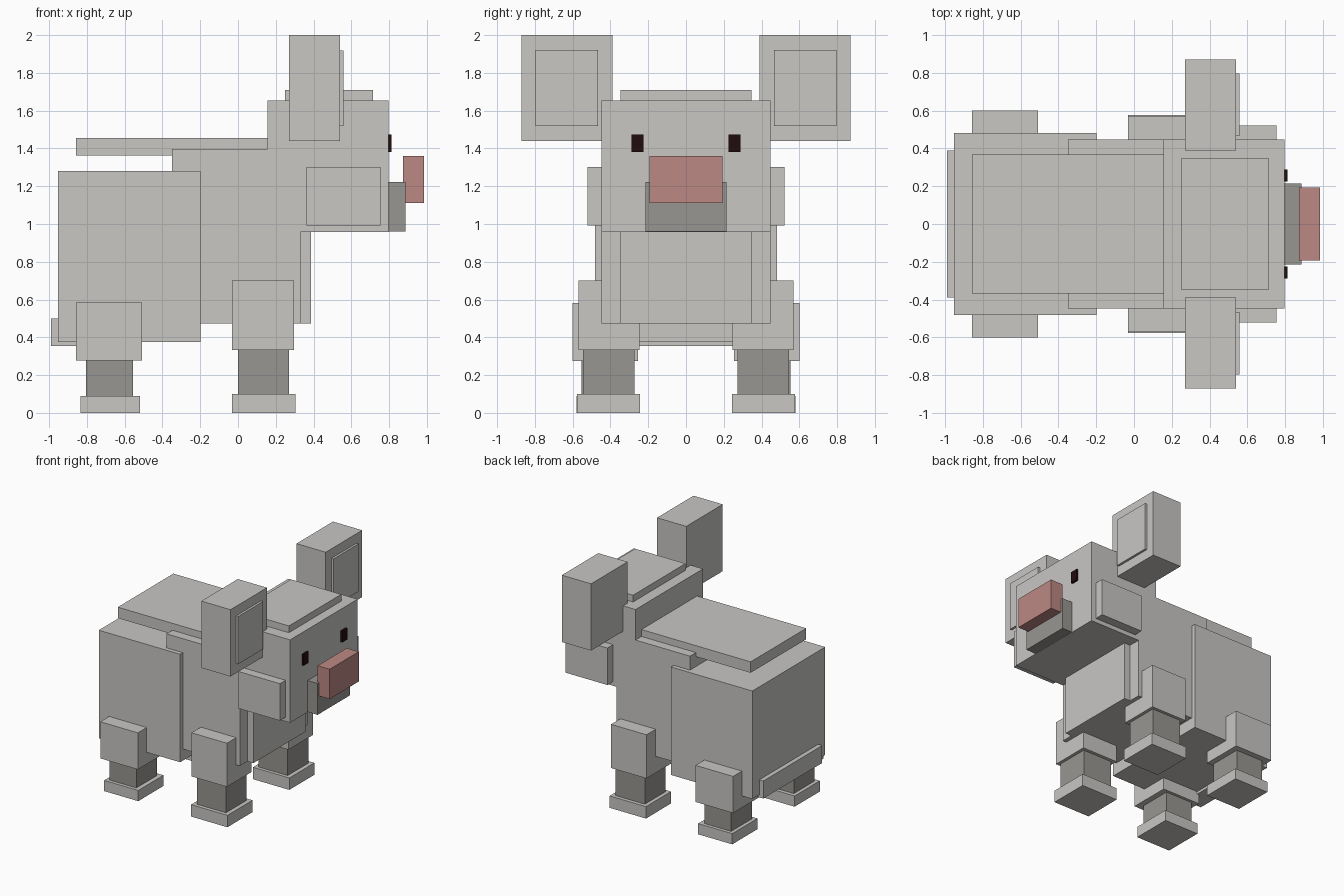
import bpy
import bmesh

if "Cube" in bpy.data.objects:
    bpy.data.objects.remove(bpy.data.objects["Cube"])


def material(name, rgb):
    m = bpy.data.materials.new(name)
    m.diffuse_color = (*rgb, 1.0)
    m.use_nodes = True
    m.node_tree.nodes["Principled BSDF"].inputs["Base Color"].default_value = m.diffuse_color
    return m


WOOL = material("pale_grey", (0.58, 0.57, 0.55))
SKIN = material("dark_grey", (0.315, 0.305, 0.285))
PINK = material("nose_pink", (0.50, 0.246, 0.227))
BLACK = material("eye_black", (0.0144, 0.0037, 0.0044))


def box(name, x, y, z, mat):
    """Axis-aligned box from (min, max) ranges."""
    bm = bmesh.new()
    bmesh.ops.create_cube(bm, size=1.0)
    for v in bm.verts:
        for i, (lo, hi) in enumerate((x, y, z)):
            v.co[i] = hi if v.co[i] > 0 else lo
    mesh = bpy.data.meshes.new(name)
    bm.to_mesh(mesh)
    bm.free()
    mesh.materials.append(mat)
    ob = bpy.data.objects.new(name, mesh)
    bpy.context.collection.objects.link(ob)
    return ob


def centred(name, x, half_y, z, mat):
    return box(name, x, (-half_y, half_y), z, mat)


def pair(name, x, y, z, mat):
    """The same box on both sides of the body."""
    box("left_" + name, x, y, z, mat)
    box("right_" + name, x, (-y[1], -y[0]), z, mat)


# Body
centred("rear_body", (-0.953, -0.198), 0.483, (0.375, 1.28), WOOL)
centred("front_body", (-0.35, 0.33), 0.447, (0.472, 1.397), WOOL)
centred("back_pad", (-0.857, 0.155), 0.368, (1.363, 1.455), WOOL)
centred("chest_pad", (0.33, 0.386), 0.347, (0.472, 0.958), WOOL)
centred("rump_pad", (-0.99, -0.84), 0.39, (0.353, 0.5), WOOL)

# Head
centred("head", (0.155, 0.796), 0.447, (0.958, 1.653), WOOL)
centred("head_pad", (0.248, 0.715), 0.347, (1.65, 1.71), WOOL)
centred("muzzle", (0.79, 0.888), 0.214, (0.96, 1.223), SKIN)
centred("nose", (0.873, 0.985), 0.193, (1.11, 1.36), PINK)
pair("eye", (0.79, 0.812), (0.224, 0.289), (1.38, 1.475), BLACK)
pair("cheek", (0.364, 0.754), (0.44, 0.522), (0.993, 1.303), WOOL)
pair("ear", (0.27, 0.541), (0.389, 0.872), (1.44, 2.0), WOOL)
pair("inner_ear", (0.535, 0.56), (0.467, 0.797), (1.52, 1.92), WOOL)

# Legs
pair("hind_thigh", (-0.857, -0.509), (0.255, 0.6), (0.276, 0.583), WOOL)
pair("hind_shin", (-0.805, -0.556), (0.278, 0.552), (0.085, 0.28), SKIN)
pair("hind_foot", (-0.835, -0.519), (0.246, 0.58), (0.0, 0.09), WOOL)
pair("front_thigh", (-0.032, 0.296), (0.245, 0.57), (0.334, 0.7), WOOL)
pair("front_shin", (0.0, 0.27), (0.272, 0.545), (0.09, 0.338), SKIN)
pair("front_foot", (-0.032, 0.305), (0.244, 0.576), (0.0, 0.1), WOOL)
